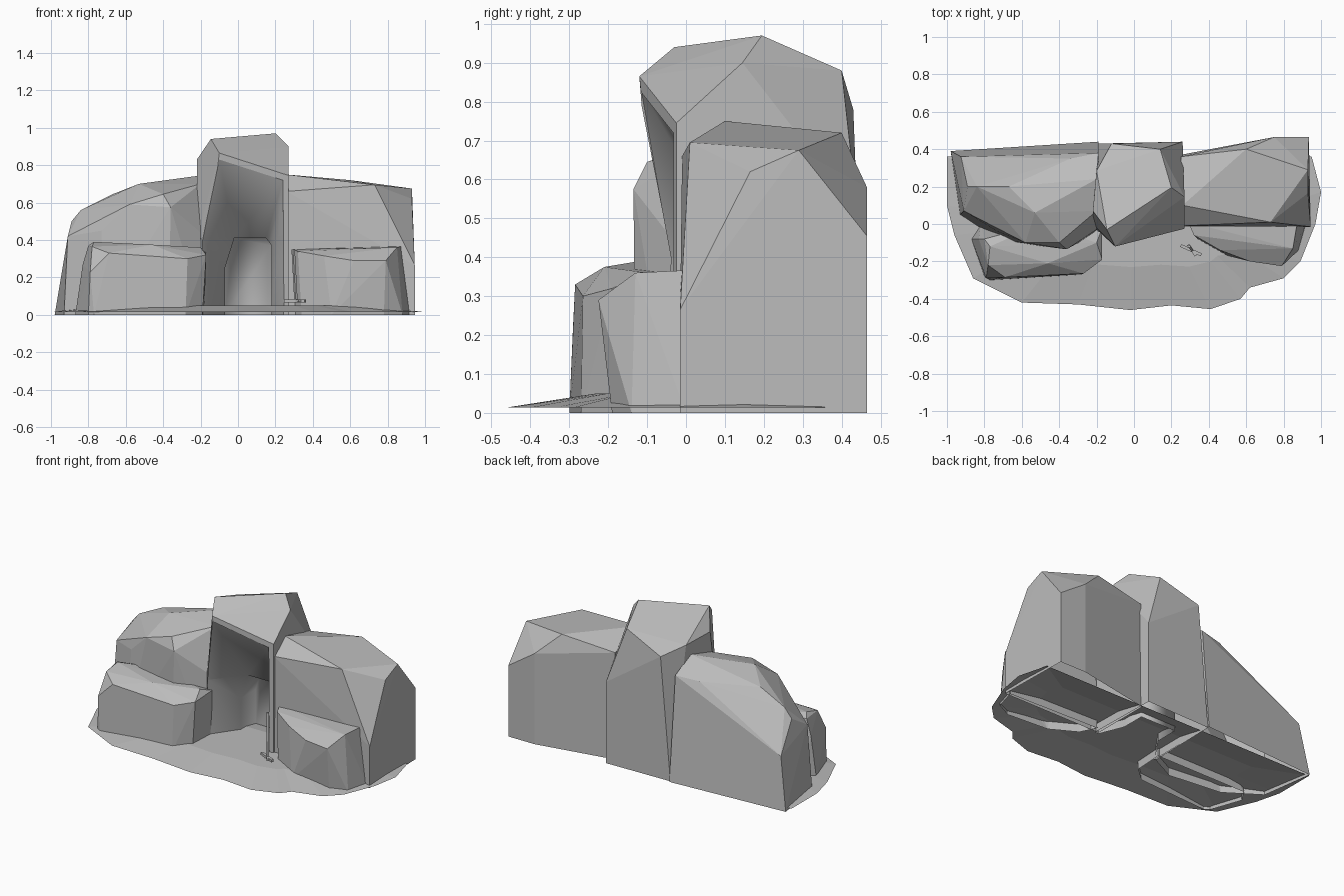
import bpy, bmesh
from math import radians
from mathutils import Vector

cube = bpy.data.objects.get("Cube")
if cube:
    bpy.data.objects.remove(cube, do_unlink=True)


def make_material(name, value):
    mat = bpy.data.materials.new(name)
    mat.use_nodes = True
    colour = (value, value, value, 1)
    mat.diffuse_color = colour
    bsdf = mat.node_tree.nodes["Principled BSDF"]
    bsdf.inputs["Base Color"].default_value = colour
    bsdf.inputs["Roughness"].default_value = 0.9
    return mat


stone = make_material("stone grey", 0.5)


def finish(name, bm):
    mesh = bpy.data.meshes.new(name)
    bm.to_mesh(mesh)
    bm.free()
    mesh.materials.append(stone)
    obj = bpy.data.objects.new(name, mesh)
    bpy.context.collection.objects.link(obj)
    return obj


def boulder(name, footprint, crown):
    """Faceted rock: a footprint on the floor joined to its upper corners."""
    bm = bmesh.new()
    for x, y in footprint:
        bm.verts.new((x, y, 0))
    for corner in crown:
        bm.verts.new(corner)
    hull = bmesh.ops.convex_hull(bm, input=bm.verts[:])
    spare = {g for g in hull["geom_interior"] + hull["geom_unused"]
             if isinstance(g, bmesh.types.BMVert)}
    bmesh.ops.delete(bm, geom=list(spare), context='VERTS')
    bmesh.ops.dissolve_limit(bm, angle_limit=radians(2),
                             verts=bm.verts[:], edges=bm.edges[:])
    bmesh.ops.recalc_face_normals(bm, faces=bm.faces[:])
    return finish(name, bm)


def open_base(obj):
    """Remove the underside so the rock is a hollow shell."""
    bm = bmesh.new()
    bm.from_mesh(obj.data)
    base = [f for f in bm.faces if all(v.co.z < .001 for v in f.verts)]
    bmesh.ops.delete(bm, geom=base, context='FACES')
    bm.to_mesh(obj.data)
    bm.free()


# Ground sheet: thin rim rising to a gentle plateau at the cave mouth
outline = [(-1, .1), (-.96, -.06), (-.86, -.29), (-.6, -.42), (-.3, -.43),
           (-.02, -.46), (.2, -.435), (.41, -.455), (.57, -.4), (.62, -.34),
           (.8, -.29), (.89, -.2), (.97, 0), (1, .17), (.95, .36), (-1, .36)]
bm = bmesh.new()
rim = [bm.verts.new((x, y, .014)) for x, y in outline]
mid = [bm.verts.new((x * .72, y * .5, .05)) for x, y in outline]
bm.faces.new(mid)
for i in range(len(outline)):
    j = (i + 1) % len(outline)
    bm.faces.new((rim[i], rim[j], mid[j], mid[i]))
finish("ground_sheet", bm)

# Tall rear rock on the model's right
rear_right = boulder(
    "rear_rock_right",
    [(-.98, .39), (-.93, .05), (-.72, -.09), (-.37, -.13),
     (-.19, -.04), (-.19, .44)],
    [(-.91, .07, .42), (-.89, .2, .5), (-.84, .2, .56), (-.925, .36, .33),
     (-.73, -.04, .45), (-.67, .2, .645), (-.53, .06, .7),
     (-.58, -.1, .59), (-.36, -.135, .575), (-.4, -.1, .645),
     (-.2, -.03, .44), (-.2, .07, .7), (-.2, .24, .745),
     (-.34, .35, .65), (-.19, .38, .66)])

# Tall rear rock on the model's left
rear_left = boulder(
    "rear_rock_left",
    [(.25, -.015), (.945, -.015), (.935, .465), (.75, .465), (.25, .37)],
    [(.945, -.015, .265), (.93, .165, .62), (.93, .29, .675),
     (.935, .465, .455), (.73, .01, .695), (.26, .1, .75),
     (.26, -.01, .66), (.6, .4, .72), (.75, .465, .58), (.25, .36, .68)])

# Central pinnacle, hollowed by a cave
pinnacle = boulder(
    "central_pinnacle",
    [(-.2, -.05), (.27, -.025), (.26, .44), (-.19, .43)],
    [(-.1, -.12, .865), (-.145, -.03, .94), (.2, .195, .97),
     (.27, .145, .9), (.27, -.025, .745), (-.22, .07, .83),
     (-.22, 0, .4), (-.2, .285, .82), (-.12, .43, .78),
     (.14, .4, .88), (.26, .44, .52)])

# Cave: a funnel leaning back from the brow, then a squarer chamber
mouth = [(-.19, -.1), (.25, -.1), (.25, .4), (-.19, .4)]
chamber = [(-.07, -.1), (.18, -.1), (.18, .37), (.15, .41), (-.02, .41),
           (-.07, .25)]
funnel = [(x, y, z) for y in (-.3, -.04) for x, z in mouth]
funnel += [(-.1, -.115, .83), (.24, -.03, .72), (-.1, -.3, .83),
           (.24, -.3, .72)]
funnel += [(x, .13, z) for x, z in chamber]
hollow = [(x, y, z) for y in (.05, .28) for x, z in chamber]
for points in (funnel, hollow):
    cutter = boulder("cave_cutter", [], points)
    cutter.hide_render = True
    cut = pinnacle.modifiers.new("cave", 'BOOLEAN')
    cut.operation = 'DIFFERENCE'
    cut.solver = 'EXACT'
    cut.object = cutter
    bpy.context.view_layer.objects.active = pinnacle
    bpy.ops.object.modifier_apply(modifier=cut.name)
    bpy.data.objects.remove(cutter, do_unlink=True)

# Soft shading only on the cave's walls and roof
for face in pinnacle.data.polygons:
    c = face.center
    face.use_smooth = -.03 < c.y < .3 and -.18 < c.x < .245 and c.z < .72

# Low front rocks either side of the cave
front_right = boulder(
    "front_rock_right",
    [(-.87, -.08), (-.8, -.28), (-.77, -.3), (-.28, -.27), (-.19, -.19),
     (-.18, 0), (-.82, .0)],
    [(-.83, -.08, .27), (-.79, -.29, .23), (-.8, -.08, .37),
     (-.77, -.12, .39), (-.69, -.285, .33), (-.78, -.22, .365),
     (-.46, -.21, .375), (-.27, -.265, .3), (-.2, -.1, .36),
     (-.17, -.19, .32), (-.17, -.02, .33), (-.5, 0, .37)])
front_left = boulder(
    "front_rock_left",
    [(.29, .02), (.34, -.08), (.5, -.17), (.78, -.19), (.88, -.14),
     (.92, 0)],
    [(.29, .01, .35), (.32, -.06, .34), (.46, -.14, .315),
     (.62, -.2, .29), (.79, -.225, .29), (.85, -.13, .36),
     (.87, -.01, .366), (.6, -.01, .36)])

for rock in (rear_right, rear_left, pinnacle, front_right, front_left):
    open_base(rock)


# Slim tool leaning by the cave, head resting on the floor
def bar(name, start, end, width):
    start, end = Vector(start), Vector(end)
    along = end - start
    bm = bmesh.new()
    bmesh.ops.create_cube(bm, size=1)
    bmesh.ops.scale(bm, vec=(width, width, along.length), verts=bm.verts)
    turn = along.to_track_quat('Z', 'Y').to_matrix()
    bmesh.ops.rotate(bm, matrix=turn, verts=bm.verts)
    bmesh.ops.translate(bm, vec=(start + end) / 2, verts=bm.verts)
    return finish(name, bm)


bar("tool_handle", (.31, -.14, .07), (.295, -.12, .35), .013)
bar("tool_head", (.25, -.115, .075), (.36, -.165, .075), .016)
bar("tool_spur", (.29, -.11, .075), (.33, -.17, .075), .014)
